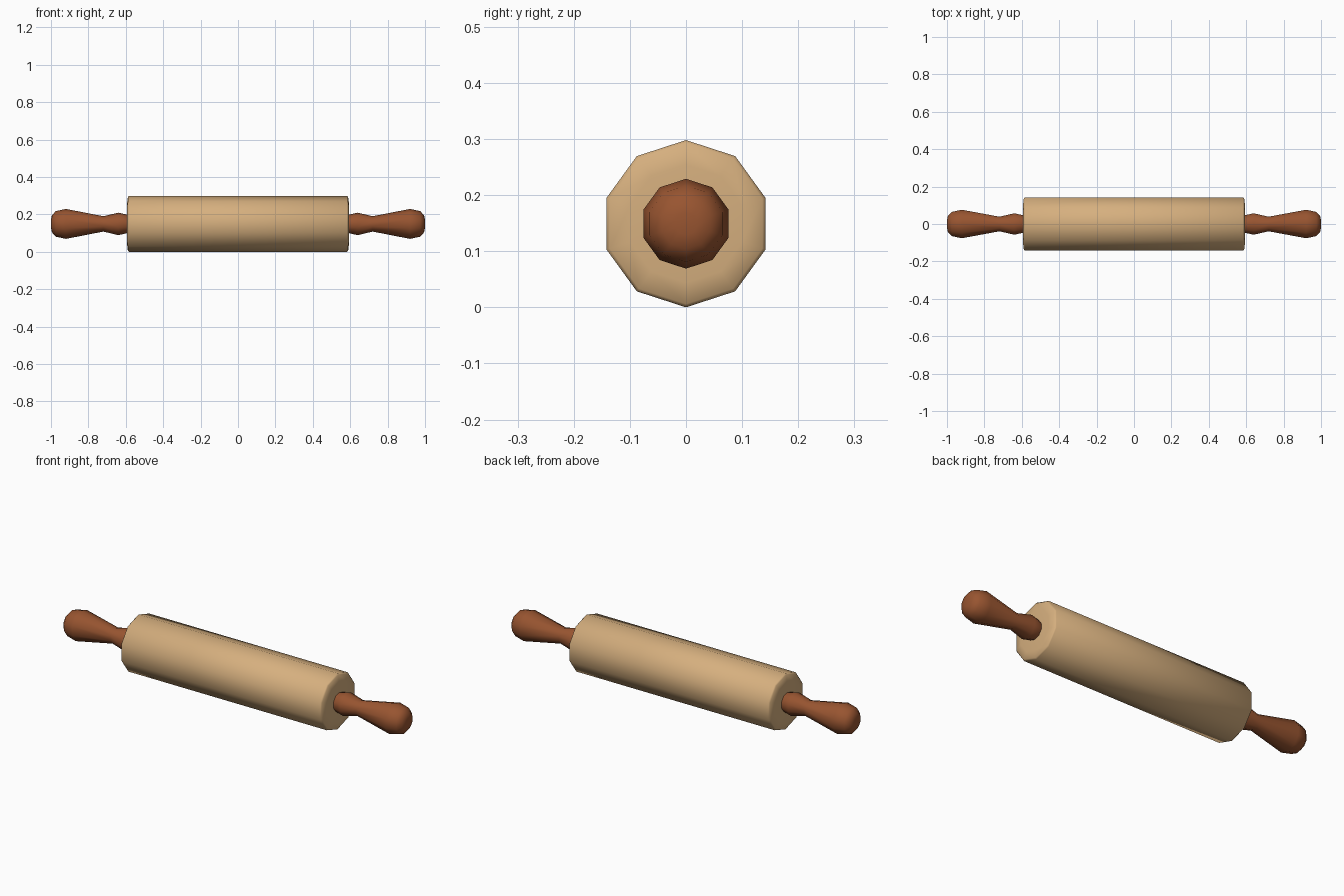
import bpy, bmesh, math

if "Cube" in bpy.data.objects:
    bpy.data.objects.remove(bpy.data.objects["Cube"])

SIDES, AXIS_Z = 10, 0.149

def material(name, rgb):
    m = bpy.data.materials.new(name)
    m.diffuse_color = (*rgb, 1)
    m.use_nodes = True
    m.node_tree.nodes["Principled BSDF"].inputs["Base Color"].default_value = m.diffuse_color
    return m

def lathe(name, profile, mat):
    """Turn an (x, radius) profile about the long axis, with a corner on top."""
    bm = bmesh.new()
    rings = []
    for x, r in profile:
        ring = []
        for i in range(SIDES):
            a = 2 * math.pi * i / SIDES
            ring.append(bm.verts.new((x, r * math.sin(a), AXIS_Z + r * math.cos(a))))
        rings.append(ring)
    for a, b in zip(rings, rings[1:]):
        for i in range(SIDES):
            j = (i + 1) % SIDES
            bm.faces.new((a[i], a[j], b[j], b[i]))
    bm.faces.new(rings[0])
    bm.faces.new(rings[-1])
    bmesh.ops.recalc_face_normals(bm, faces=bm.faces)
    for f in bm.faces:
        f.smooth = True
    me = bpy.data.meshes.new(name)
    bm.to_mesh(me)
    bm.free()
    me.materials.append(mat)
    ob = bpy.data.objects.new(name, me)
    bpy.context.collection.objects.link(ob)
    return ob

pale = material("pale wood", (0.67, 0.43, 0.21))
brown = material("brown wood", (0.314, 0.09, 0.03))

# Roller with slightly domed ends
end = [(0.583, 0.149), (0.589, 0.143), (0.594, 0.105), (0.594, 0.03)]
lathe("roller", [(-x, r) for x, r in reversed(end)] + end, pale)

# Turned handles, one per side
handle = [(0.58, 0.045), (0.595, 0.05), (0.64, 0.06), (0.72, 0.041),
          (0.92, 0.08), (0.975, 0.068), (0.995, 0.045), (1.0, 0.02)]
for label, s in (("left_handle", -1), ("right_handle", 1)):
    lathe(label, [(s * x, r) for x, r in handle], brown)
